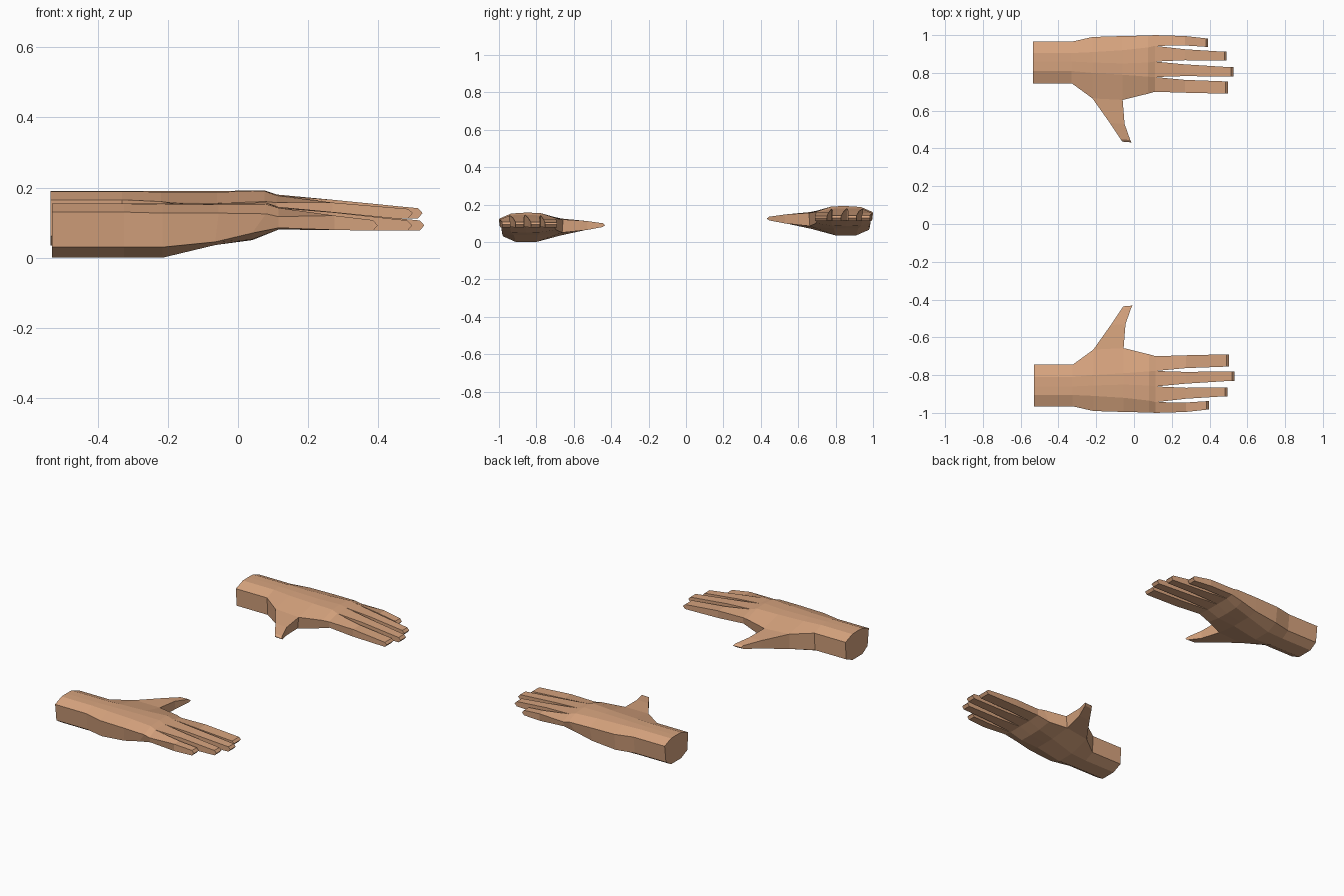
import bpy, bmesh

if "Cube" in bpy.data.objects:
    bpy.data.objects.remove(bpy.data.objects["Cube"])

skin = bpy.data.materials.new("skin")
skin.diffuse_color = (0.68, 0.37, 0.21, 1)
skin.use_nodes = True
skin.node_tree.nodes["Principled BSDF"].inputs["Base Color"].default_value = skin.diffuse_color

# Palm sections: x of top, x of bottom, across positions, top heights, bottom heights
SECTIONS = [
    (-0.535, -0.535, (.745, .81, .86, .905, .965), (.13, .154, .155, .154, .13), (.027, 0, 0, 0, .03)),
    (-0.33, -0.33, (.745, .81, .86, .905, .965), (.13, .154, .155, .154, .13), (.027, 0, 0, 0, .03)),
    (-0.22, -0.22, (.665, .80, .855, .91, .99), (.125, .152, .155, .152, .127), (.035, 0, 0, 0, .03)),
    (-0.06, -0.07, (.657, .79, .85, .92, .995), (.12, .152, .155, .152, .127), (.05, .036, .036, .036, .045)),
    (0.075, 0.035, (.69, .78, .855, .935, .998), (.125, .155, .157, .152, .125), (.065, .052, .05, .052, .07)),
    (0.11, 0.11, (.70, .778, .86, .943, 1.0), (.122, .142, .145, .142, .117), (.085, .08, .08, .08, .085)),
]
# Fingers: tip x, span at the middle joint, span at the tip, middle top, tip top
FINGERS = [
    (.485, (.695, .763), (.69, .755), .122, .104),
    (.513, (.783, .845), (.78, .83), .13, .106),
    (.478, (.867, .925), (.865, .912), .129, .106),
    (.38, (.945, .995), (.938, .983), .12, .107),
]


def make_hand(name, side, dx, dz):
    bm = bmesh.new()

    def vert(x, t, z):
        return bm.verts.new((x + dx, side * t, z + dz))

    def bridge(a, b, skip=()):
        n = len(a)
        for i in range(n):
            if i not in skip:
                j = (i + 1) % n
                bm.faces.new((a[i], a[j], b[j], b[i]))

    # Wrist and palm loft: five points over the top, five back underneath
    rings = []
    for xt, xb, ts, tops, bots in SECTIONS:
        top = [vert(xt, t, z) for t, z in zip(ts, tops)]
        low = list(ts)
        low[0] += 0.005
        low[4] -= 0.012
        bot = [vert(xb, t, z) for t, z in zip(low, bots)]
        rings.append(top + bot[::-1])
    for k in range(len(rings) - 1):
        # The thumb grows out of the open inner side of the third span
        bridge(rings[k], rings[k + 1], skip=(9,) if k == 2 else ())
    bm.faces.new(rings[0])

    # Fingers continue the last palm section and end in a wedge
    end = rings[-1]
    for f, (x, mid, tip, zm, zt) in enumerate(FINGERS):
        base = [end[f], end[f + 1], end[8 - f], end[9 - f]]
        for px, (a, b), hi, lo in ((.27, mid, zm, .079), (x, tip, zt, .077)):
            ring = [vert(px, a, hi), vert(px, b, hi), vert(px, b, lo), vert(px, a, lo)]
            bridge(base, ring)
            base = ring
        e0, e1 = vert(x + .013, tip[0], .092), vert(x + .013, tip[1], .092)
        bm.faces.new((base[0], base[1], e1, e0))
        bm.faces.new((e0, e1, base[2], base[3]))
        bm.faces.new((base[0], e0, base[3]))
        bm.faces.new((base[1], base[2], e1))

    # Thumb
    a, b = rings[2], rings[3]
    base = [a[0], b[0], b[9], a[9]]
    for x0, x1, t0, t1, hi, lo in ((-.128, -.05, .535, .53, .112, .064),
                                   (-.07, -.02, .448, .445, .1, .08)):
        ring = [vert(x0, t0, hi), vert(x1, t1, hi), vert(x1, t1, lo), vert(x0, t0, lo)]
        bridge(base, ring)
        base = ring
    e0, e1 = vert(-.062, .436, .09), vert(-.013, .432, .09)
    bm.faces.new((base[0], base[1], e1, e0))
    bm.faces.new((e0, e1, base[2], base[3]))
    bm.faces.new((base[0], e0, base[3]))
    bm.faces.new((base[1], base[2], e1))

    bmesh.ops.recalc_face_normals(bm, faces=bm.faces)
    mesh = bpy.data.meshes.new(name)
    bm.to_mesh(mesh)
    bm.free()
    mesh.materials.append(skin)
    bpy.context.collection.objects.link(bpy.data.objects.new(name, mesh))


# Mirrored pair, the back one slightly higher
make_hand("front_hand", -1, 0.005, 0.0)
make_hand("back_hand", 1, 0.0, 0.035)
